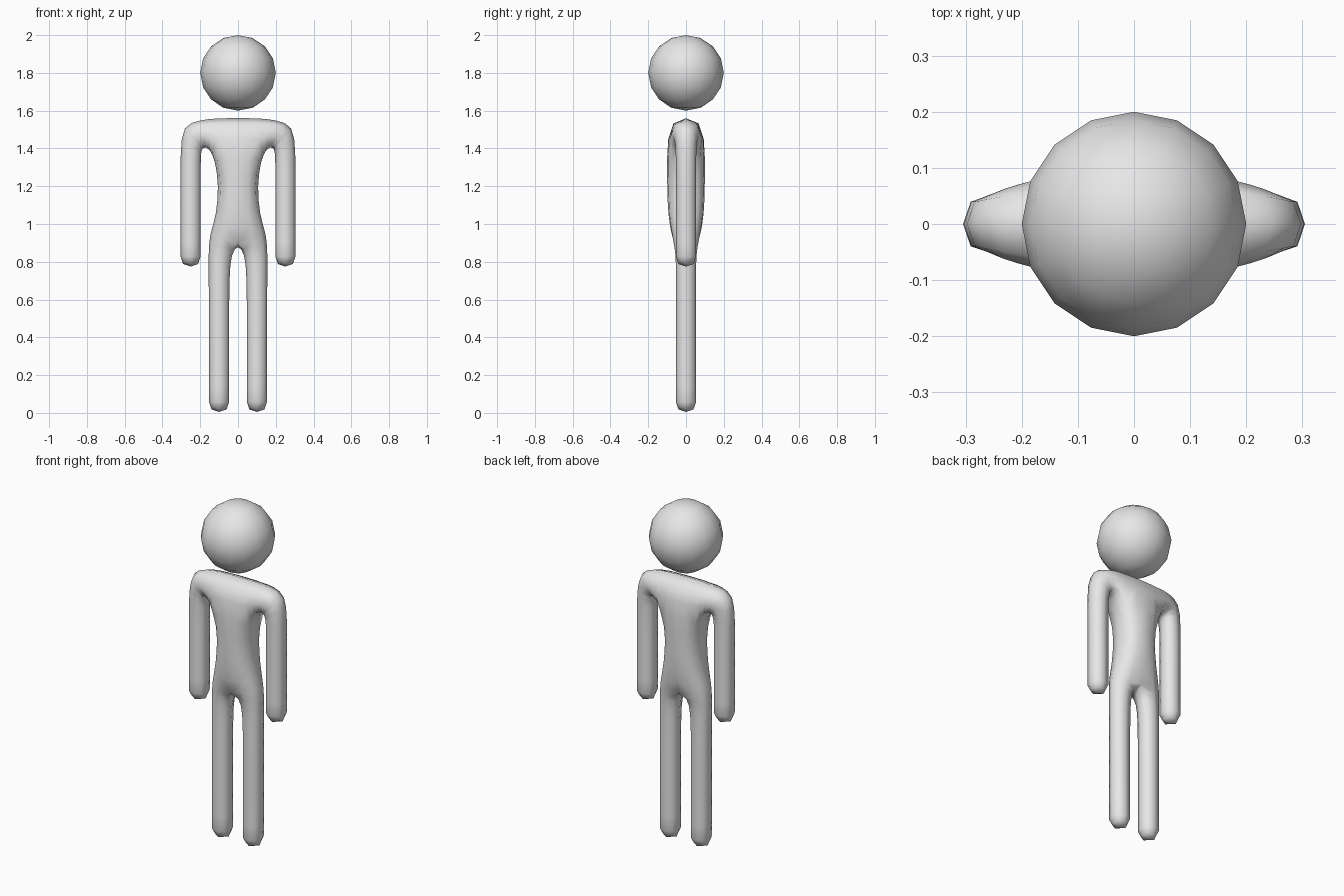
import bpy, bmesh

if "Cube" in bpy.data.objects:
    bpy.data.objects.remove(bpy.data.objects["Cube"])

grey = bpy.data.materials.new("plain grey")
grey.diffuse_color = (0.8, 0.8, 0.8, 1)
grey.use_nodes = True
grey.node_tree.nodes["Principled BSDF"].inputs["Base Color"].default_value = grey.diffuse_color


def finish(name, bm):
    mesh = bpy.data.meshes.new(name)
    bm.to_mesh(mesh)
    bm.free()
    mesh.materials.append(grey)
    for p in mesh.polygons:
        p.use_smooth = True
    obj = bpy.data.objects.new(name, mesh)
    bpy.context.collection.objects.link(obj)
    return obj


# Head: low-poly ball
bm = bmesh.new()
bmesh.ops.create_uvsphere(bm, u_segments=16, v_segments=8, radius=0.2)
bmesh.ops.translate(bm, vec=(0, 0, 1.8), verts=bm.verts)
finish("head", bm)

# Half body cage: pairs of (x, z, half depth), inner then outer, going up
leg_and_torso = [
    ((0.047, 0.005, 0.053), (0.153, 0.005, 0.053)),
    ((0.047, 0.11, 0.053), (0.153, 0.11, 0.053)),
    ((0.047, 0.45, 0.053), (0.154, 0.45, 0.053)),
    ((0.046, 0.72, 0.053), (0.155, 0.72, 0.053)),
    ((0.035, 0.84, 0.053), (0.156, 0.84, 0.055)),
    ((0.0, 0.89, 0.072), (0.15, 0.94, 0.065)),
    ((0.0, 1.06, 0.102), (0.115, 1.05, 0.078)),
    ((0.0, 1.2, 0.106), (0.103, 1.2, 0.078)),
    ((0.0, 1.35, 0.107), (0.12, 1.33, 0.088)),
    ((0.0, 1.56, 0.085), (0.11, 1.56, 0.085)),
]
arm_and_shoulder = [
    ((0.198, 0.775, 0.053), (0.304, 0.775, 0.053)),
    ((0.198, 0.88, 0.053), (0.304, 0.88, 0.053)),
    ((0.198, 1.15, 0.053), (0.304, 1.15, 0.053)),
    ((0.198, 1.36, 0.053), (0.305, 1.38, 0.053)),
    ((0.19, 1.41, 0.07), (0.29, 1.52, 0.05)),
    ((0.15, 1.40, 0.085), (0.2, 1.55, 0.075)),
    ((0.12, 1.33, 0.088), (0.11, 1.56, 0.085)),
]

bm = bmesh.new()
pairs = {}


def both(p):
    """Front and back vertex of a cage point, shared between strips."""
    if p not in pairs:
        x, z, d = p
        pairs[p] = (bm.verts.new((x, -d, z)), bm.verts.new((x, d, z)))
    return pairs[p]


edges = set()
for strip in (leg_and_torso, arm_and_shoulder):
    for (a, b), (d, c) in zip(strip, strip[1:]):
        quad = (a, b, c, d)
        bm.faces.new([both(p)[0] for p in quad])
        bm.faces.new([both(p)[1] for p in reversed(quad)])
        edges.update(zip(quad, quad[1:] + quad[:1]))

# Side walls on the outline, left open on the mirror plane
for a, b in edges:
    if (b, a) not in edges and (a[0] > 0 or b[0] > 0):
        bm.faces.new((both(b)[0], both(a)[0], both(a)[1], both(b)[1]))

body = finish("body", bm)
mirror = body.modifiers.new("mirror", 'MIRROR')
mirror.use_clip = True
subsurf = body.modifiers.new("rounding", 'SUBSURF')
subsurf.levels = subsurf.render_levels = 1
subsurf.use_limit_surface = False
